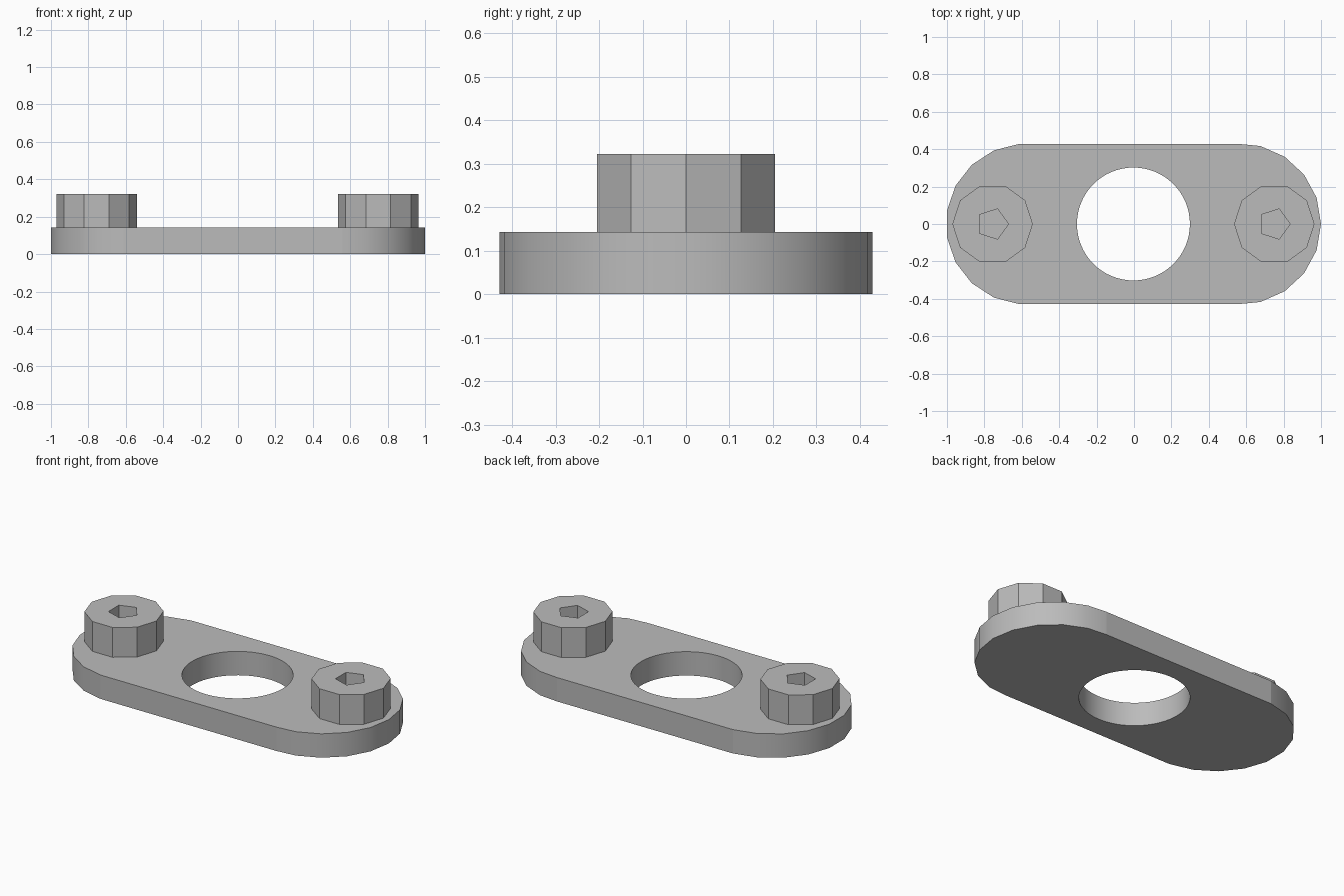
import bpy, bmesh
from math import sin, cos, pi, radians

cube = bpy.data.objects.get("Cube")
if cube:
    bpy.data.objects.remove(cube, do_unlink=True)

PLATE_TOP, HEAD_TOP, SOCKET_FLOOR = 0.143, 0.322, 0.22
MID = -0.003          # centre of the hole and of the bolt pair
END_R = 0.43          # radius of the rounded ends

steel = bpy.data.materials.new("grey steel")
steel.use_nodes = True
GREY = (0.5, 0.5, 0.5, 1)
steel.diffuse_color = GREY
steel.node_tree.nodes["Principled BSDF"].inputs["Base Color"].default_value = GREY


def ring(x, r, n):
    return [(x + r * cos(2 * pi * k / n), r * sin(2 * pi * k / n)) for k in range(n)]


def pierced_prism(name, outer, inner, bottom, top, floor=None):
    """Upright prism with a hole, either through or ending at a floor."""
    bm = bmesh.new()
    top_edges, low_loops = [], []
    for pts, z in ((outer, bottom), (inner, bottom if floor is None else floor)):
        hi = [bm.verts.new((x, y, top)) for x, y in pts]
        lo = [bm.verts.new((x, y, z)) for x, y in pts]
        low_loops.append(lo)
        for i in range(len(pts)):
            j = (i + 1) % len(pts)
            bm.faces.new((hi[i], lo[i], lo[j], hi[j]))
            top_edges.append(bm.edges.get((hi[i], hi[j])))
    bmesh.ops.triangle_fill(bm, edges=top_edges, use_beauty=True)
    if floor is None:
        low_edges = [bm.edges.get((lo[i - 1], lo[i])) for lo in low_loops for i in range(len(lo))]
        bmesh.ops.triangle_fill(bm, edges=low_edges, use_beauty=True)
    else:
        for lo in low_loops:
            bm.faces.new(lo)
    bmesh.ops.recalc_face_normals(bm, faces=bm.faces)
    mesh = bpy.data.meshes.new(name)
    bm.to_mesh(mesh)
    bm.free()
    mesh.materials.append(steel)
    obj = bpy.data.objects.new(name, mesh)
    bpy.context.collection.objects.link(obj)
    return obj


# Base plate: long straight sides joined to two faceted round ends
right_end = [p for p in ring(0.57, END_R, 19) if p[0] > 0.57]
left_end = [p for p in ring(-0.576, END_R, 19) if p[0] < -0.576]
half_w = END_R * 0.997
upper = [p for p in right_end if p[1] >= -0.001]
lower = [p for p in right_end if p[1] < -0.001]
outline = (upper + [(0.555, half_w)] + left_end + [(0.555, -half_w)] + lower)
plate = pierced_prism("base_plate", outline, ring(MID, 0.302, 64), 0, PLATE_TOP)
bpy.ops.object.select_all(action='DESELECT')
plate.select_set(True)
bpy.context.view_layer.objects.active = plate
bpy.ops.object.shade_smooth_by_angle(angle=radians(30))

# Keep the straight sides crisp where they meet the round ends
bm = bmesh.new()
bm.from_mesh(plate.data)
for face in bm.faces:
    if abs(face.normal.y) > 0.99 and face.calc_area() > 0.1:
        for edge in face.edges:
            edge.smooth = False
bm.to_mesh(plate.data)
bm.free()

# Ten-sided bolt heads with five-sided sockets
for name, side in (("left_bolt_head", 1), ("right_bolt_head", -1)):
    x = MID + side * 0.753
    pierced_prism(name, ring(x, 0.215, 10), ring(x, 0.085, 5),
                  PLATE_TOP, HEAD_TOP, SOCKET_FLOOR)
